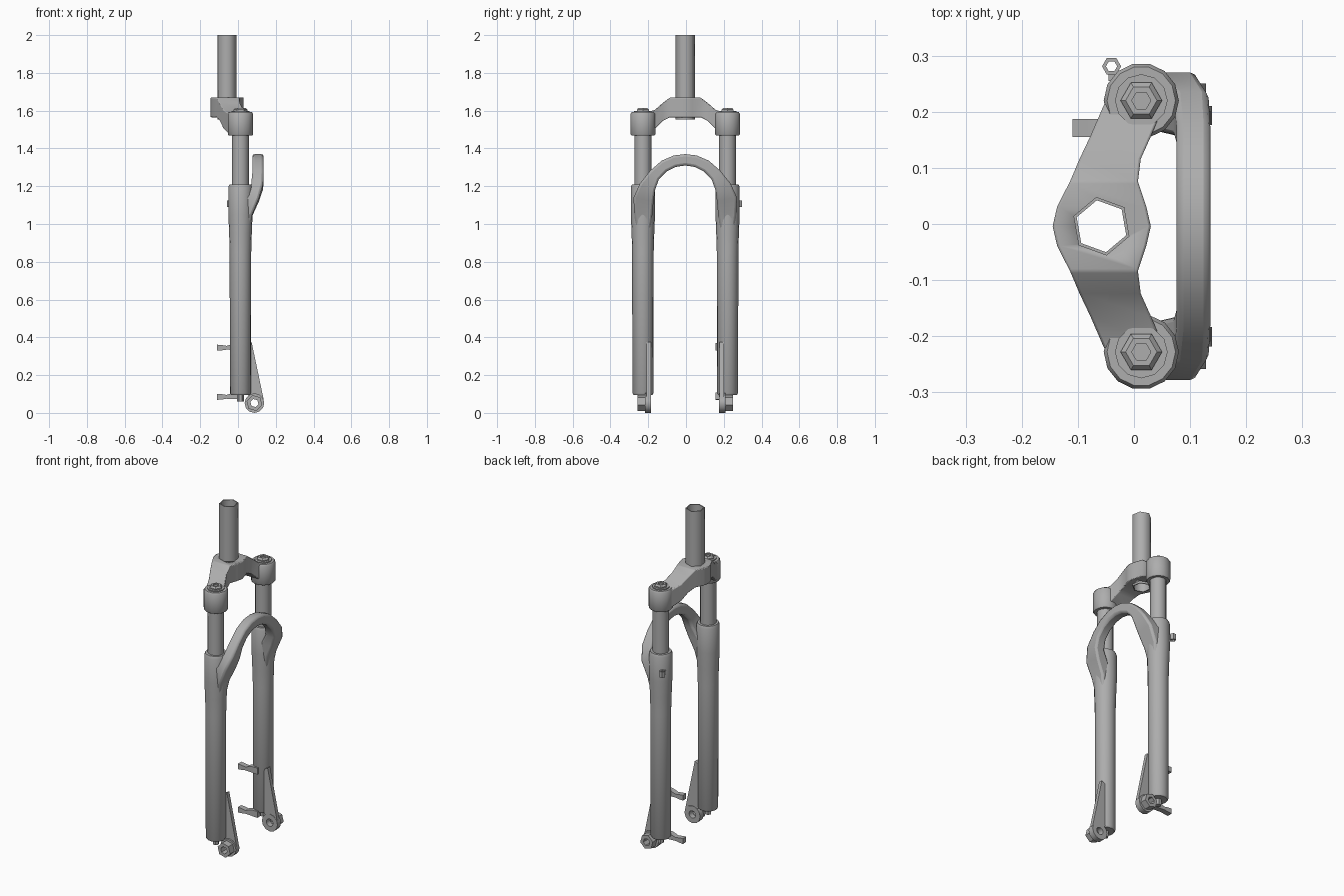
import bpy, bmesh, math
from mathutils import Vector, Matrix

if "Cube" in bpy.data.objects:
    bpy.data.objects.remove(bpy.data.objects["Cube"])

grey = bpy.data.materials.new("satin_grey")
grey.use_nodes = True
COLOUR = (0.42, 0.42, 0.42, 1)
grey.diffuse_color = COLOUR
grey.node_tree.nodes["Principled BSDF"].inputs["Base Color"].default_value = COLOUR

YC = -0.004       # middle of the fork
LEG_X = 0.013     # leg axis
HALF = 0.224      # half the leg spacing


def finish(name, bm, smooth=40, bevel=0):
    bmesh.ops.recalc_face_normals(bm, faces=bm.faces)
    mesh = bpy.data.meshes.new(name)
    bm.to_mesh(mesh)
    bm.free()
    mesh.materials.append(grey)
    ob = bpy.data.objects.new(name, mesh)
    bpy.context.collection.objects.link(ob)
    bpy.ops.object.select_all(action='DESELECT')
    ob.select_set(True)
    bpy.context.view_layer.objects.active = ob
    if smooth:
        bpy.ops.object.shade_smooth_by_angle(angle=math.radians(smooth))
    if bevel:
        mod = ob.modifiers.new("soft_edges", 'BEVEL')
        mod.width = bevel
        mod.segments = 2
    return ob


def lathe(name, profile, at, sides=14, axis='Z', closed=False, turn=0, smooth=40):
    """Spin (radius, height) points around an axis; closed profiles make rings."""
    bm = bmesh.new()
    rot = Matrix.Rotation(-math.pi / 2, 4, 'X') if axis == 'Y' else Matrix()
    rings = []
    for r, h in profile:
        ring = []
        for i in range(sides):
            a = math.radians(turn) + math.tau * i / sides
            p = rot @ Vector((r * math.cos(a), r * math.sin(a), h))
            ring.append(bm.verts.new(p + Vector(at)))
        rings.append(ring)
    pairs = list(zip(rings, rings[1:]))
    if closed:
        pairs.append((rings[-1], rings[0]))
    else:
        bm.faces.new(rings[0])
        bm.faces.new(rings[-1])
    for a, b in pairs:
        for i in range(sides):
            j = (i + 1) % sides
            bm.faces.new((a[i], a[j], b[j], b[i]))
    return finish(name, bm, smooth)


def ring(name, outer, inner, h0, h1, at, **kw):
    return lathe(name, [(outer, h0), (outer, h1), (inner, h1), (inner, h0)], at, closed=True, **kw)


def loft(name, sections, bevel):
    """Skin a row of four-cornered sections."""
    bm = bmesh.new()
    rows = [[bm.verts.new(p) for p in s] for s in sections]
    for a, b in zip(rows, rows[1:]):
        for i in range(4):
            j = (i + 1) % 4
            bm.faces.new((a[i], a[j], b[j], b[i]))
    bm.faces.new(rows[0])
    bm.faces.new(rows[-1])
    return finish(name, bm, 40, bevel)


def plate(name, outline, y0, y1):
    """Extrude an x-z outline across y."""
    bm = bmesh.new()
    face = bm.faces.new([bm.verts.new((x, y0, z)) for x, z in outline])
    res = bmesh.ops.extrude_face_region(bm, geom=[face])
    verts = [v for v in res["geom"] if isinstance(v, bmesh.types.BMVert)]
    bmesh.ops.translate(bm, verts=verts, vec=(0, y1 - y0, 0))
    return finish(name, bm, 30)


def both_ways(half):
    """Mirror half a list of (side, station) about the middle station."""
    return [(-1, s) for s in reversed(half[1:])] + [(1, s) for s in half]


# Open steerer tube
STEER = (-0.058, YC, 0)
ring("steerer_tube", 0.053, 0.047, 1.553, 2.0, STEER, sides=6, turn=40, smooth=65)

# Crown: stations of y, x range, z range
crown_half = [
    (0, -.145, .030, 1.565, 1.67),
    (.035, -.137, .022, 1.565, 1.67),
    (.08, -.114, .007, 1.565, 1.67),
    (.12, -.097, .012, 1.545, 1.64),
    (.16, -.078, .030, 1.505, 1.605),
    (.22, -.052, .055, 1.48, 1.585),
]
crown = loft("crown", [
    [(x0, YC + s * y, z0), (x1, YC + s * y, z0), (x1, YC + s * y, z1), (x0, YC + s * y, z1)]
    for s, (y, x0, x1, z0, z1) in both_ways(crown_half)], 0.004)
cutter = lathe("crown_bore_cutter", [(.050, 1.5), (.050, 1.75)], STEER, sides=6, turn=40)
cutter.hide_render = True
cutter.hide_viewport = True
bore = crown.modifiers.new("bore", 'BOOLEAN')
bore.object = cutter
bore.solver = 'EXACT'

# Brake arch: stations of inner y z, outer y z, x range
arch_half = [
    (0, 1.31, 0, 1.37, .076, .136),
    (.05, 1.302, .06, 1.363, .076, .136),
    (.10, 1.277, .125, 1.335, .076, .136),
    (.14, 1.235, .185, 1.283, .076, .136),
    (.16, 1.18, .240, 1.215, .070, .133),
    (.168, 1.12, .274, 1.14, .035, .112),
    (.175, 1.04, .270, 1.05, .015, .075),
    (.19, .93, .255, .93, .010, .055),
]
loft("brake_arch", [
    [(x0, YC + s * yi, zi), (x1, YC + s * yi, zi), (x1, YC + s * yo, zo), (x0, YC + s * yo, zo)]
    for s, (yi, zi, yo, zo, x0, x1) in both_ways(arch_half)], 0.012)

for side, s in (("left", 1), ("right", -1)):
    y = YC + s * HALF
    axis = (LEG_X, y, 0)

    # Telescoping leg
    lathe(side + "_lower_leg", [(.050, .095), (.056, .105), (.057, .85), (.060, .95), (.064, 1.05),
                                (.064, 1.195), (.058, 1.21), (.045, 1.21)], axis, 16)
    lathe(side + "_stanchion", [(.045, 1.18), (.045, 1.5)], axis, 12)
    lathe(side + "_foot_bolt", [(.018, .06), (.018, .11)], axis, 6)

    # Crown clamp and top cap
    lathe(side + "_crown_clamp", [(.062, 1.468), (.067, 1.475), (.067, 1.583), (.061, 1.592)], axis, 14)
    lathe(side + "_cap_collar", [(.047, 1.58), (.047, 1.598)], axis, 12)
    lathe(side + "_cap_nut", [(.037, 1.59), (.037, 1.605), (.028, 1.614), (.017, 1.614), (.017, 1.606)],
          axis, 6, smooth=0)

    # Dropout web, eye and nut
    y_in, y_mid, y_out = (YC + s * d for d in (.180, .214, .254))
    plate(side + "_dropout_web",
          [(.045, .36), (.072, .375), (.136, .07), (.103, .075), (.066, .075), (.035, .12)],
          YC + s * .182, YC + s * .205)
    eye = (.087, 0, .052)
    ring(side + "_dropout_eye", .052, .022, y_in, y_mid, eye, sides=12, axis='Y')
    ring(side + "_dropout_nut", .043, .022, y_mid, y_out, eye, sides=6, axis='Y', turn=15, smooth=0)

# Caliper mounts on the left leg
for name, z, drop in (("upper", .345, 1), ("lower", .085, -1)):
    plate(name + "_caliper_mount",
          [(-.11, z - .016), (-.11, z + .016), (-.085, z + .014), (-.06, z + .010),
           (-.02, z + .024), (.02, z + .024), (.02, z - .014), (-.06, z - .010), (-.085, z - .014)],
          .155, .187)

# Cable guide on the left leg
ring("cable_guide", .017, .010, 1.09, 1.125, (-.04, .281, 0), sides=6)
plate("cable_guide_stem", [(-.045, 1.095), (-.015, 1.07), (-.015, 1.12), (-.045, 1.12)], .255, .272)
